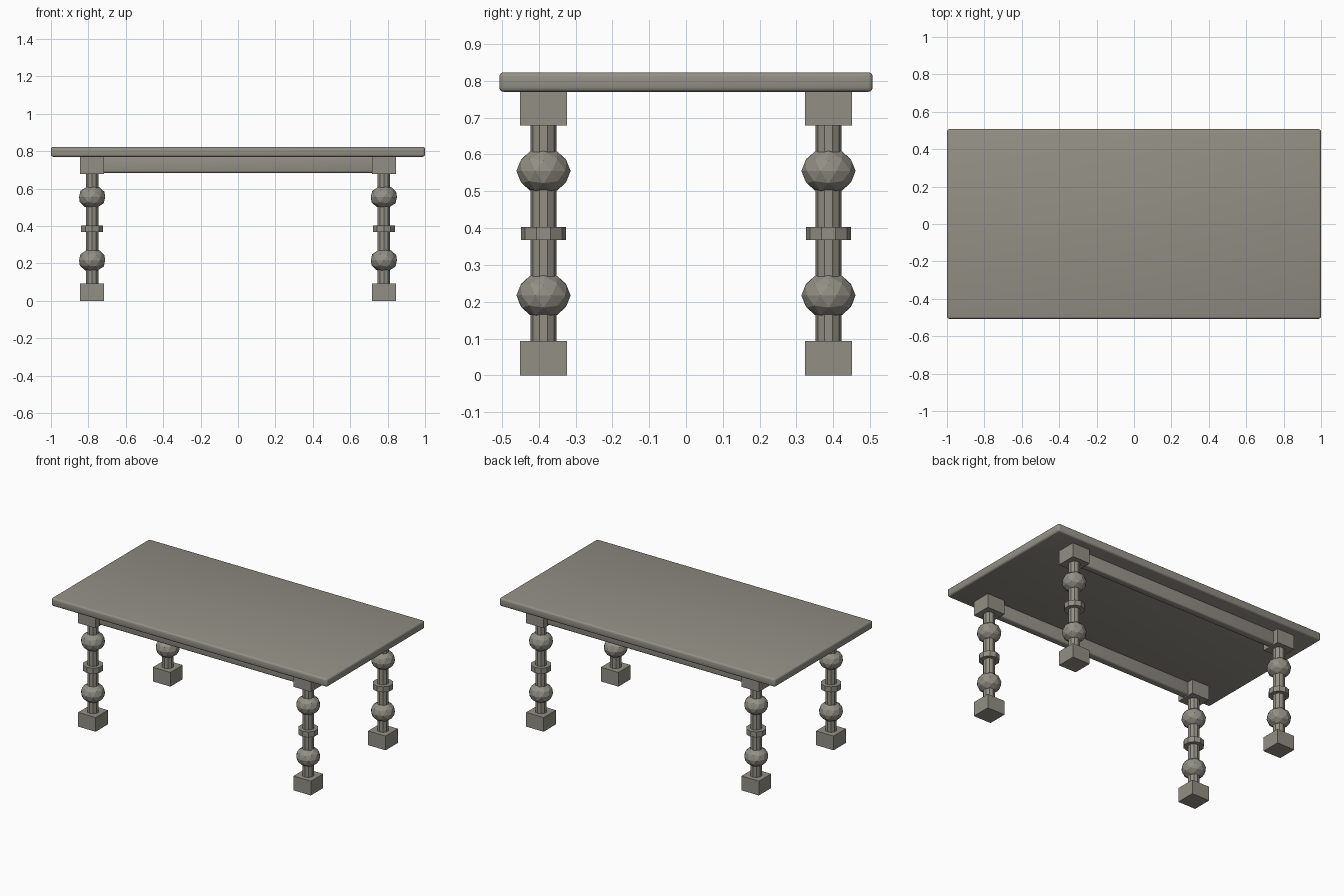
import bpy, math

if "Cube" in bpy.data.objects:
    bpy.data.objects.remove(bpy.data.objects["Cube"])

mat = bpy.data.materials.new("warm grey wood")
mat.diffuse_color = (0.29, 0.275, 0.235, 1)
mat.use_nodes = True
mat.node_tree.nodes["Principled BSDF"].inputs["Base Color"].default_value = mat.diffuse_color


def finish(name):
    ob = bpy.context.object
    ob.name = name
    ob.data.materials.append(mat)
    return ob


def box(name, loc, size, bevel=0.0):
    bpy.ops.mesh.primitive_cube_add(size=1, location=loc)
    ob = finish(name)
    ob.scale = size
    bpy.ops.object.transform_apply(location=False, rotation=False, scale=True)
    if bevel:
        m = ob.modifiers.new("rounded edges", 'BEVEL')
        m.width = bevel
        m.segments = 3
        bpy.ops.object.shade_smooth()
    return ob


def cylinder(name, x, y, z0, z1, r):
    bpy.ops.mesh.primitive_cylinder_add(vertices=10, radius=r, depth=z1 - z0,
                                        location=(x, y, (z0 + z1) / 2))
    return finish(name)


def ball(name, x, y, z):
    bpy.ops.mesh.primitive_ico_sphere_add(subdivisions=2, radius=0.0735, location=(x, y, z))
    ob = finish(name)
    ob.scale = (1, 1, 0.85)
    return ob


# Table top with rounded edges
box("table_top", (0, 0, 0.7965), (2.0, 1.014, 0.053), 0.012)

LX, LY = 0.78, 0.387
for sy, side in ((-1, "front"), (1, "back")):
    y = sy * LY
    # Long rail between the legs
    box(side + "_rail", (0, y, 0.73), (1.5, 0.05, 0.09), 0.01)
    # Turned legs
    for sx, end in ((-1, "left"), (1, "right")):
        x = sx * LX
        leg = f"{side}_{end}_leg_"
        box(leg + "foot", (x, y, 0.0465), (0.127, 0.127, 0.093))
        box(leg + "top_block", (x, y, 0.725), (0.127, 0.127, 0.094))
        cylinder(leg + "shaft", x, y, 0.08, 0.69, 0.0355)
        cylinder(leg + "ring", x, y, 0.367, 0.403, 0.0615)
        ball(leg + "lower_ball", x, y, 0.217)
        ball(leg + "upper_ball", x, y, 0.555)
